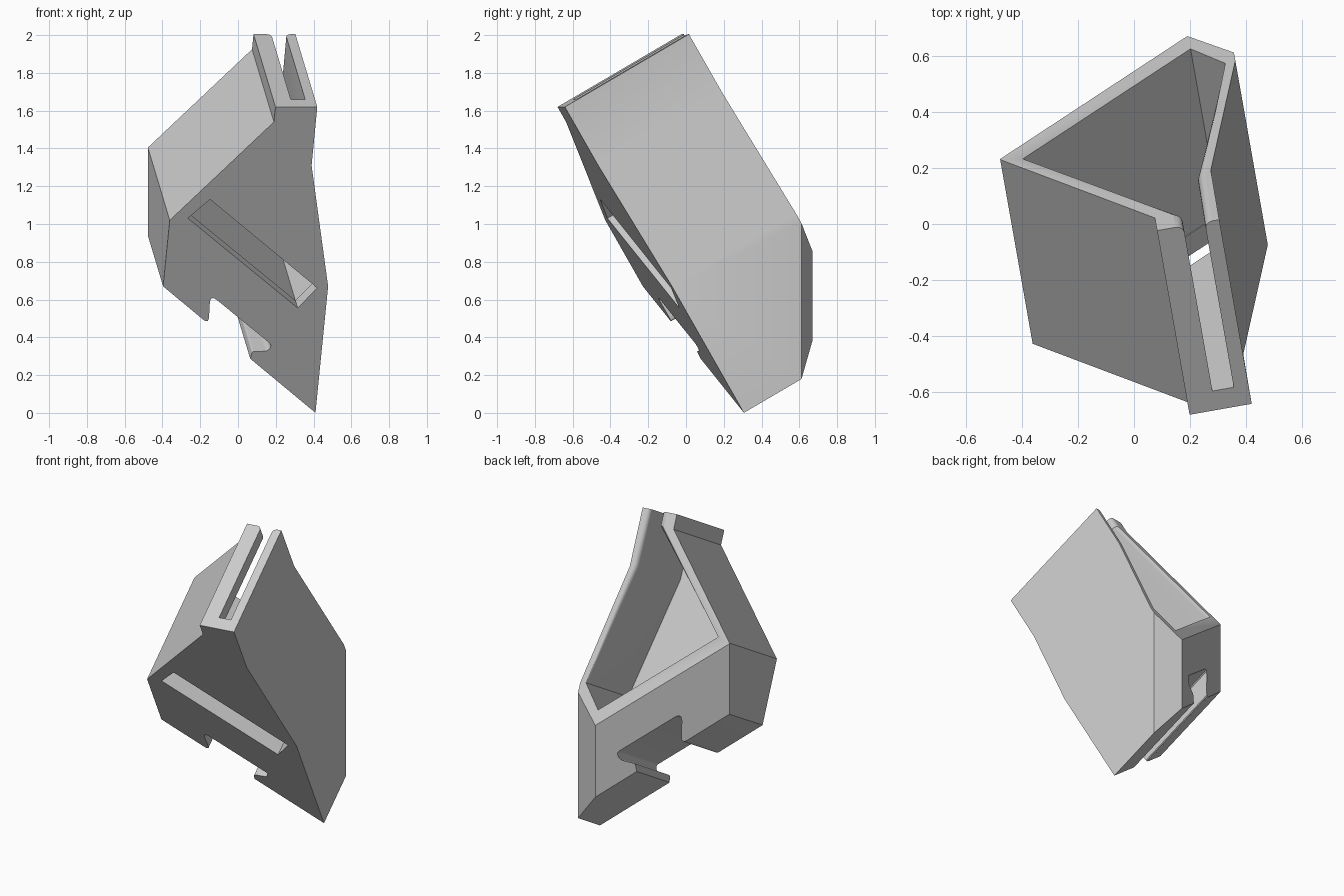
import bpy, bmesh, math
from mathutils import Vector

cube = bpy.data.objects.get("Cube")
if cube:
    bpy.data.objects.remove(cube)

# Tilted frame: u across the front plate, t up along it, w through its depth
YAW, TILT = math.radians(10), math.radians(30)
U = Vector((math.cos(YAW), math.sin(YAW), 0))
W = Vector((-math.sin(YAW) * math.cos(TILT), math.cos(YAW) * math.cos(TILT), math.sin(TILT)))
T = W.cross(U) * -1
FRONT, FLOOR, BACK = 0.2, 0.28, 0.97


def rounded(points, steps=5):
    """Profile from (u, t, corner size); corners with a size are rounded."""
    out = []
    for i, (u, t, size) in enumerate(points):
        p = Vector((u, t))
        if not size:
            out.append(p)
            continue
        a = Vector(points[i - 1][:2])
        b = Vector(points[(i + 1) % len(points)][:2])
        a = p + (a - p).normalized() * size
        b = p + (b - p).normalized() * size
        for k in range(steps + 1):
            f = k / steps
            out.append(a * (1 - f) ** 2 + p * 2 * f * (1 - f) + b * f * f)
    return out


def loft(name, rings):
    """Closed solid through a list of (profile, w) rings."""
    bm = bmesh.new()
    loops = [[bm.verts.new(U * p[0] + T * p[1] + W * w) for p in prof] for prof, w in rings]
    for lo, hi in zip(loops, loops[1:]):
        for i in range(len(lo)):
            j = (i + 1) % len(lo)
            bm.faces.new((lo[i], lo[j], hi[j], hi[i]))
    bm.faces.new(loops[0][::-1])
    bm.faces.new(loops[-1])
    bmesh.ops.recalc_face_normals(bm, faces=bm.faces)
    mesh = bpy.data.meshes.new(name)
    bm.to_mesh(mesh)
    bm.free()
    ob = bpy.data.objects.new(name, mesh)
    bpy.context.collection.objects.link(ob)
    return ob


def slice_off(ob, point, normal):
    """Cut away the side the normal points to and close the cut."""
    bm = bmesh.new()
    bm.from_mesh(ob.data)
    cut = bmesh.ops.bisect_plane(bm, geom=bm.verts[:] + bm.edges[:] + bm.faces[:],
                                 plane_co=point, plane_no=normal, clear_outer=True)
    edges = [e for e in cut["geom_cut"] if isinstance(e, bmesh.types.BMEdge)]
    bmesh.ops.edgenet_fill(bm, edges=edges)
    bmesh.ops.recalc_face_normals(bm, faces=bm.faces)
    bm.to_mesh(ob.data)
    bm.free()


def carve(ob, cutter):
    mod = ob.modifiers.new("carve", "BOOLEAN")
    mod.operation, mod.solver, mod.object = "DIFFERENCE", "EXACT", cutter
    bpy.context.view_layer.objects.active = ob
    bpy.ops.object.modifier_apply(modifier=mod.name)
    bpy.data.objects.remove(cutter)


# Body with neck at the top and hooked notch along the lower edge
outline = rounded([
    (0.302, 1.755, 0), (0.077, 1.755, 0), (0.077, 1.663, 0),
    (-0.43, 1.062, 0), (-0.43, 0.658, 0),
    (-0.165, 0.427, 0.045), (-0.172, 0.608, 0.055),
    (0.187, 0.299, 0.02), (0.17, 0.262, 0.02), (0.085, 0.26, 0.012),
    (0.077, 0.216, 0), (0.457, -0.115, 0), (0.457, 0.658, 0), (0.303, 1.397, 0)])
body = loft("holder_body", [(outline, FRONT), (outline, BACK)])

# Upright back walls
ridge = Vector((0.19, 0.67, 0))
slice_off(body, ridge, Vector((-0.44, 0.67, 0)).normalized())
slice_off(body, ridge, Vector((0.06, 0.17, 0)).normalized())

# Pocket, open at the back and through the neck, with a rounded rim
pocket = [(-0.35, 1.085, 0), (0.307, 0.52, 0), (0.42, 0.665, 0),
          (0.252, 1.41, 1), (0.248, 1.9, 1), (0.172, 1.9, -1), (0.172, 1.67, -1)]
RIM = 0.028


def pocket_ring(grow):
    return [(u + side * grow, t) for u, t, side in pocket]


rings = [(pocket_ring(0), FLOOR)]
for k in range(6):
    a = math.pi / 2 * k / 5
    rings.append((pocket_ring(RIM * (1 - math.cos(a))), BACK - RIM + RIM * math.sin(a)))
rings.append((pocket_ring(RIM), BACK + 0.1))
carve(body, loft("pocket_cutter", rings))

# Slanted slot through the front plate
slot = [(-0.333, 1.074), (0.305, 0.526), (0.4, 0.648), (-0.225, 1.19)]
carve(body, loft("slot_cutter", [(slot, FRONT - 0.1), (slot, FLOOR + 0.03)]))

# Single grey material
grey = bpy.data.materials.new("plain_grey")
grey.use_nodes = True
colour = (0.6, 0.6, 0.6, 1)
grey.diffuse_color = colour
grey.node_tree.nodes["Principled BSDF"].inputs["Base Color"].default_value = colour
body.data.materials.clear()
body.data.materials.append(grey)
for face in body.data.polygons:
    face.material_index = 0

bpy.ops.object.select_all(action="DESELECT")
body.select_set(True)
bpy.context.view_layer.objects.active = body
bpy.ops.object.shade_smooth_by_angle(angle=math.radians(30))
